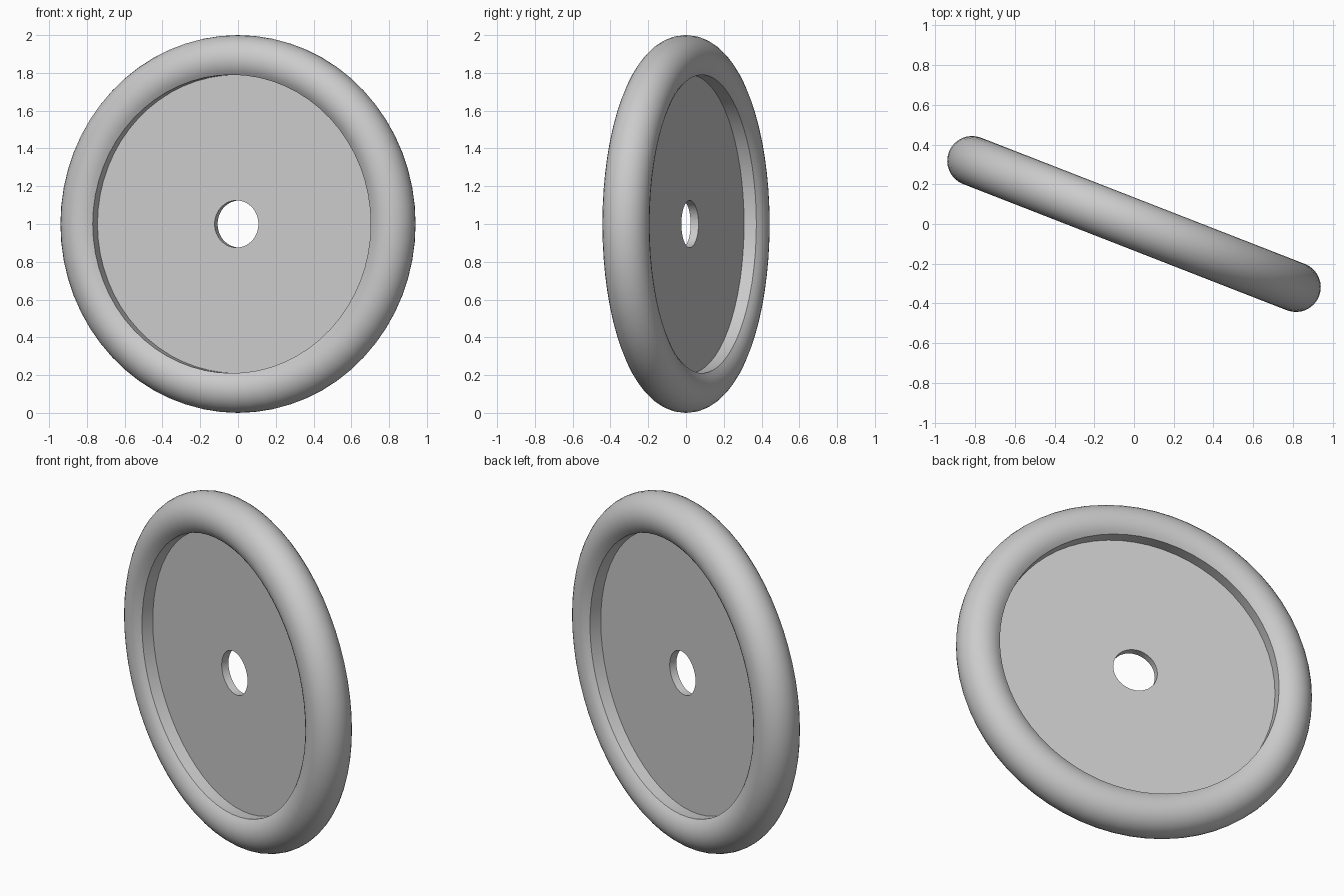
import bpy, bmesh, math
from mathutils import Matrix

if "Cube" in bpy.data.objects:
    bpy.data.objects.remove(bpy.data.objects["Cube"], do_unlink=True)

TUBE, RING = 0.125, 0.875      # rim tube radius and its centre circle
OPENING, HOLE = 0.79, 0.125    # radii of the rim opening and the axle hole
HALF_DISC = 0.022
YAW = math.radians(-21.3)

grey = bpy.data.materials.new("light_grey")
grey.use_nodes = True
colour = (0.6, 0.6, 0.6, 1)
grey.diffuse_color = colour
grey.node_tree.nodes["Principled BSDF"].inputs["Base Color"].default_value = colour


def lathe(name, profile, segments):
    """Spin a closed (radius, depth) profile around the wheel axle."""
    bm = bmesh.new()
    rings = []
    for i in range(segments):
        a = math.tau * i / segments
        rings.append([bm.verts.new((r * math.sin(a), d, r * math.cos(a)))
                      for r, d in profile])
    n = len(profile)
    for i in range(segments):
        here, after = rings[i], rings[(i + 1) % segments]
        for j in range(n):
            k = (j + 1) % n
            bm.faces.new((here[j], here[k], after[k], after[j]))
    bmesh.ops.recalc_face_normals(bm, faces=bm.faces)
    mesh = bpy.data.meshes.new(name)
    bm.to_mesh(mesh)
    bm.free()
    mesh.materials.append(grey)
    obj = bpy.data.objects.new(name, mesh)
    bpy.context.collection.objects.link(obj)
    obj.matrix_world = Matrix.Translation((0, 0, 1)) @ Matrix.Rotation(YAW, 4, "Z")
    bpy.ops.object.select_all(action="DESELECT")
    obj.select_set(True)
    bpy.context.view_layer.objects.active = obj
    bpy.ops.object.shade_smooth_by_angle(angle=math.radians(30))
    return obj


# Round rim, cut off on the inside by a straight cylindrical wall
cut = math.acos((OPENING - RING) / TUBE)
STEPS = 24
arc = [-cut + 2 * cut * i / STEPS for i in range(STEPS + 1)]
lathe("rim", [(RING + TUBE * math.cos(t), TUBE * math.sin(t)) for t in arc], 64)

# Flat web with the axle hole, reaching just inside the rim wall
outer = OPENING + 0.02
lathe("web_disc", [(HOLE, -HALF_DISC), (outer, -HALF_DISC),
                   (outer, HALF_DISC), (HOLE, HALF_DISC)], 32)
